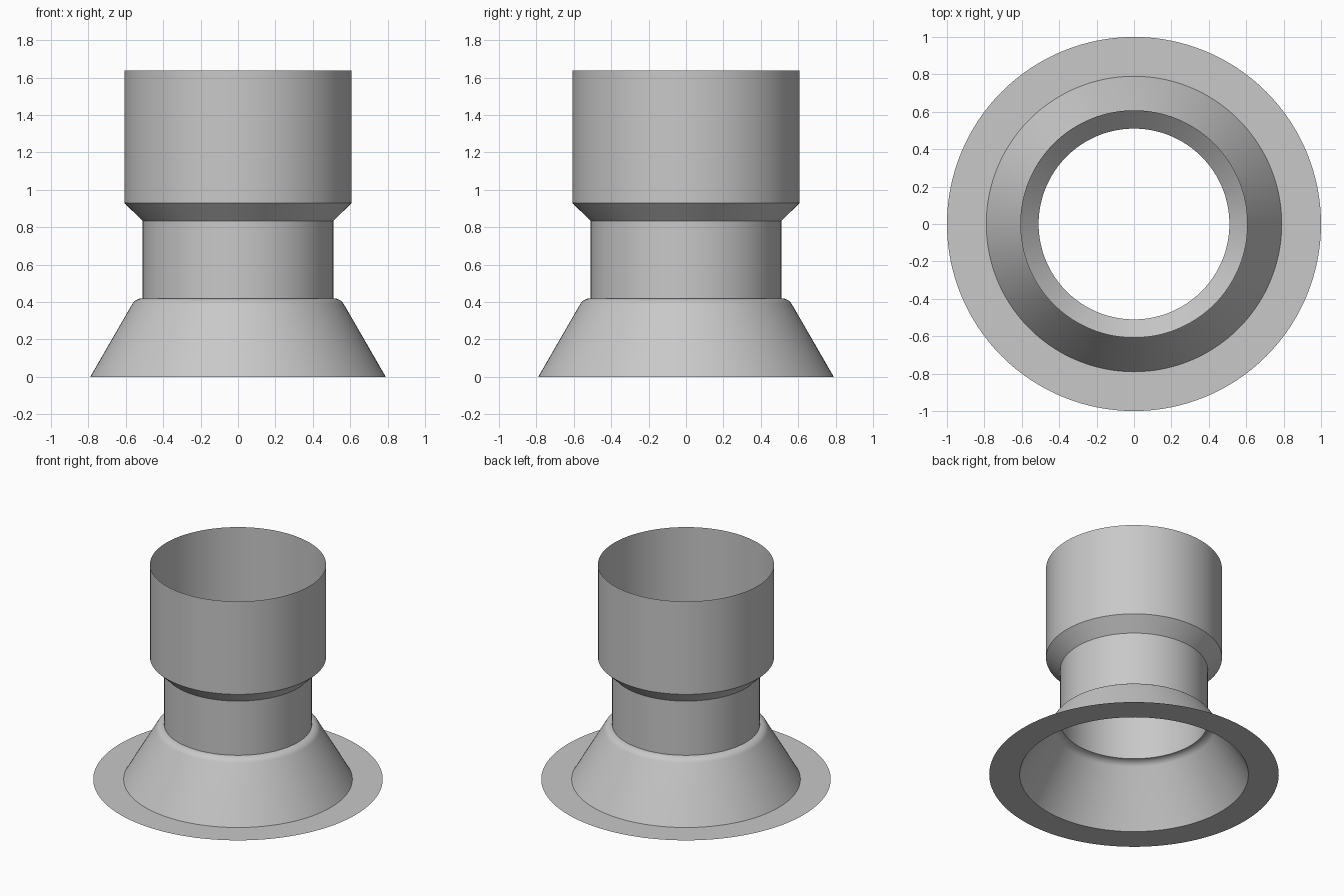
import bpy
import bmesh
from math import cos, sin, pi, radians

cube = bpy.data.objects.get("Cube")
if cube:
    bpy.data.objects.remove(cube, do_unlink=True)

SEGMENTS = 128

grey = bpy.data.materials.new("light grey metal")
grey.use_nodes = True
colour = (0.58, 0.58, 0.58, 1)
grey.diffuse_color = colour
grey.node_tree.nodes["Principled BSDF"].inputs["Base Color"].default_value = colour


def lathe(name, profile):
    """Revolve (radius, height) points, listed bottom/outside first, into a thin sheet."""
    bm = bmesh.new()
    rings = []
    for r, z in profile:
        angles = [2 * pi * i / SEGMENTS for i in range(SEGMENTS)]
        rings.append([bm.verts.new((r * cos(a), r * sin(a), z)) for a in angles])
    for low, high in zip(rings, rings[1:]):
        for i in range(SEGMENTS):
            j = (i + 1) % SEGMENTS
            bm.faces.new((low[i], low[j], high[j], high[i])).smooth = True
    mesh = bpy.data.meshes.new(name)
    bm.to_mesh(mesh)
    bm.free()
    mesh.materials.append(grey)
    obj = bpy.data.objects.new(name, mesh)
    bpy.context.collection.objects.link(obj)
    return obj


# Main radii and heights
neck_r, socket_r, skirt_r = 0.51, 0.608, 0.79
skirt_top, neck_top, socket_base, top = 0.42, 0.833, 0.93, 1.638

# Rounded shoulder joining the sloped skirt to the neck
fillet = 0.065
shoulder = [(neck_r + fillet * cos(radians(a)), skirt_top - fillet + fillet * sin(radians(a)))
            for a in range(30, 91, 6)]

lathe("base_flange", [(1, 0), (skirt_r, 0)])
lathe("conical_skirt", [(skirt_r, 0)] + shoulder)
lathe("neck_tube", [(neck_r, skirt_top), (neck_r, neck_top)])
lathe("flared_collar", [(neck_r, neck_top), (socket_r, socket_base)])
lathe("upper_socket", [(socket_r, socket_base), (socket_r, top)])
